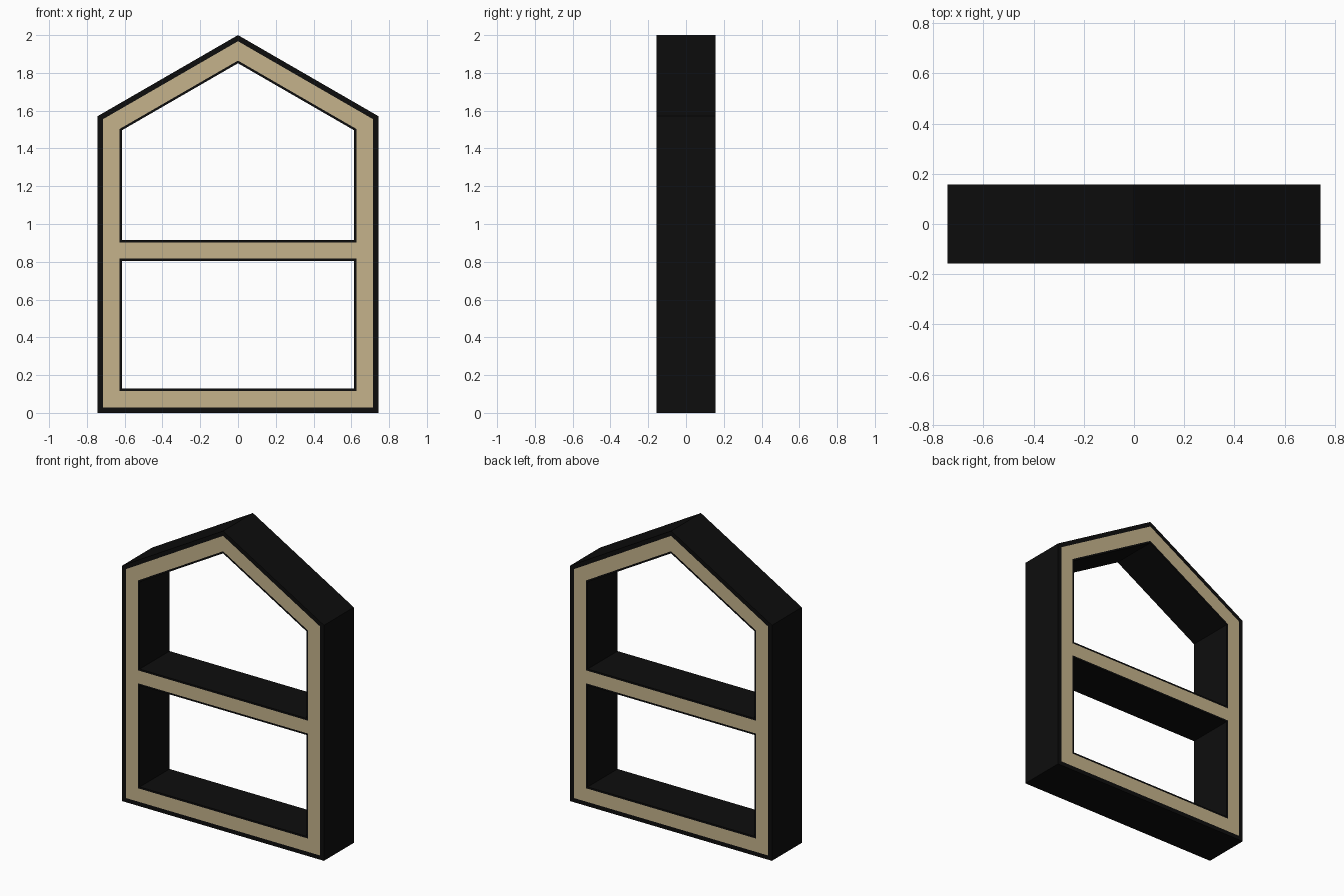
import bpy
import bmesh
from math import radians, cos, tan

cube = bpy.data.objects.get("Cube")
if cube:
    bpy.data.objects.remove(cube, do_unlink=True)

HALF_WIDTH, HEIGHT, HALF_DEPTH = 0.744, 2.0, 0.157
PITCH = radians(30)
SHELL = 0.028             # outer skin thickness
CORE = 0.117              # inset of the inner edge of the timber
LINING = 0.129            # inset of the inner edge of the lining
SHELF_LOW, SHELF_TOP = 0.817, 0.903
SKIN = LINING - CORE


def make_material(name, rgb):
    mat = bpy.data.materials.new(name)
    mat.use_nodes = True
    color = (*rgb, 1)
    mat.diffuse_color = color
    bsdf = next(n for n in mat.node_tree.nodes if n.type == 'BSDF_PRINCIPLED')
    bsdf.inputs["Base Color"].default_value = color
    return mat


black = make_material("black paint", (0.004, 0.004, 0.004))
wood = make_material("pale wood", (0.56, 0.45, 0.26))


def house(inset, bottom):
    """Gabled outline, inset evenly from the outer walls."""
    w = HALF_WIDTH - inset
    apex = HEIGHT - inset / cos(PITCH)
    eave = apex - w * tan(PITCH)
    return [(-w, bottom), (w, bottom), (w, eave), (0, apex), (-w, eave)]


def box(inset, bottom, top):
    w = HALF_WIDTH - inset
    return [(-w, bottom), (w, bottom), (w, top), (-w, top)]


def make_part(name, mat, outer, inner=None):
    """Extrude an outline, or the band between two outlines, through the depth."""
    bm = bmesh.new()

    def loop(points, y):
        return [bm.verts.new((x, y, z)) for x, z in points]

    def bridge(a, b):
        for i in range(len(a)):
            j = (i + 1) % len(a)
            bm.faces.new((a[i], a[j], b[j], b[i]))

    front, back = loop(outer, -HALF_DEPTH), loop(outer, HALF_DEPTH)
    bridge(front, back)
    if inner:
        hole_front, hole_back = loop(inner, -HALF_DEPTH), loop(inner, HALF_DEPTH)
        bridge(hole_front, hole_back)
        bridge(front, hole_front)
        bridge(back, hole_back)
    else:
        bm.faces.new(front)
        bm.faces.new(back)
    bmesh.ops.recalc_face_normals(bm, faces=bm.faces)
    mesh = bpy.data.meshes.new(name)
    bm.to_mesh(mesh)
    bm.free()
    mesh.materials.append(mat)
    obj = bpy.data.objects.new(name, mesh)
    bpy.context.collection.objects.link(obj)


# Outer skin and timber frame
make_part("outer_shell", black, house(0, 0), house(SHELL, SHELL))
make_part("timber_frame", wood, house(SHELL, SHELL), house(CORE, CORE))

# Middle shelf
make_part("shelf", wood, box(CORE, SHELF_LOW, SHELF_TOP))

# Thin linings of the two openings
make_part("upper_lining", black, house(CORE, SHELF_TOP),
          house(LINING, SHELF_TOP + SKIN))
make_part("lower_lining", black, box(CORE, CORE, SHELF_LOW),
          box(LINING, LINING, SHELF_LOW - SKIN))
